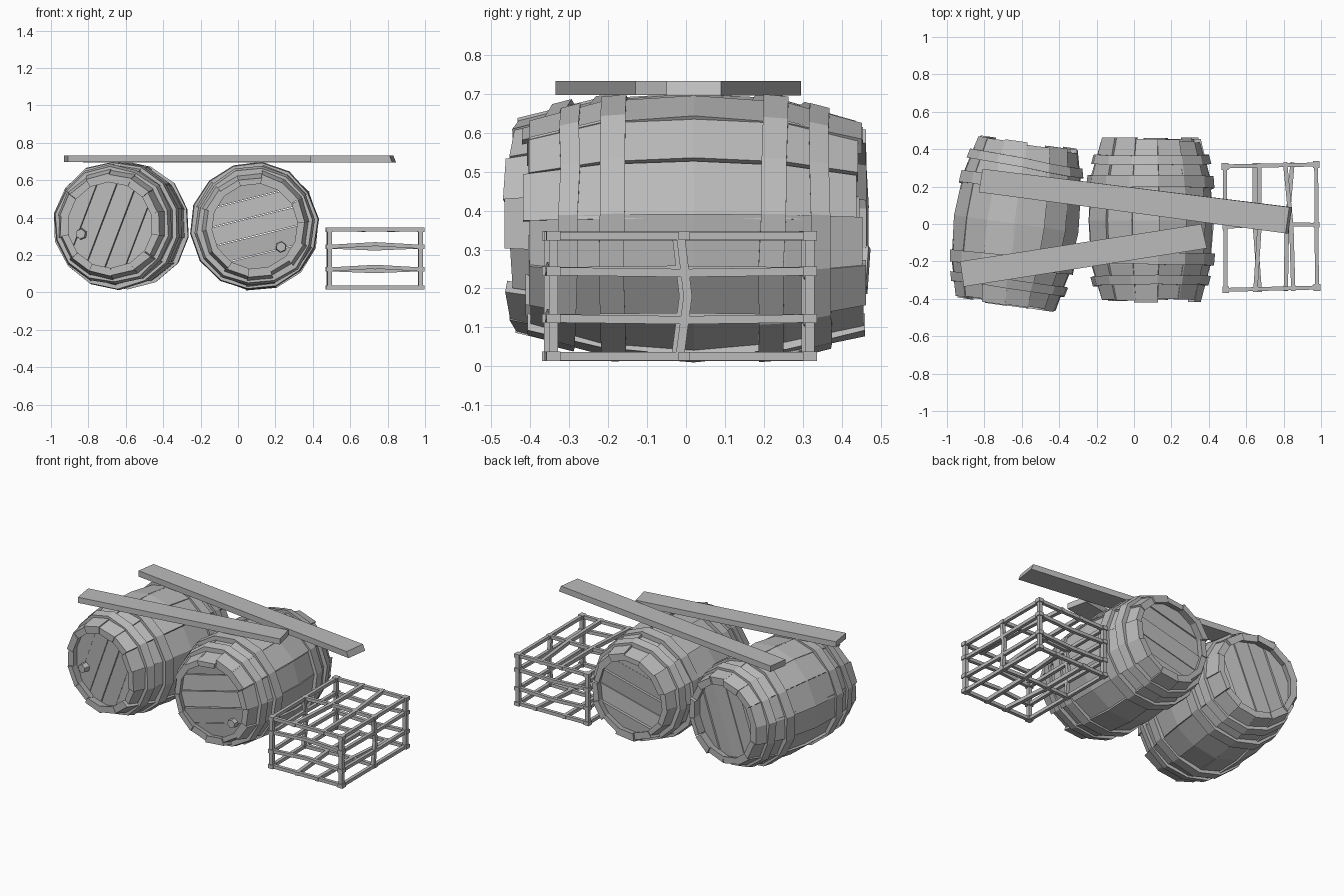
import bpy, bmesh, random
from math import sin, cos, pi, radians, sqrt
from mathutils import Vector, Matrix

random.seed(4)
if "Cube" in bpy.data.objects:
    bpy.data.objects.remove(bpy.data.objects["Cube"])

GREY = (0.5, 0.5, 0.5, 1)
mat = bpy.data.materials.new("plain_grey")
mat.use_nodes = True
mat.diffuse_color = GREY
mat.node_tree.nodes["Principled BSDF"].inputs["Base Color"].default_value = GREY


def jit(a):
    return random.uniform(-a, a)


def finish(name, bm, matrix=None):
    bmesh.ops.recalc_face_normals(bm, faces=bm.faces)
    mesh = bpy.data.meshes.new(name)
    bm.to_mesh(mesh)
    bm.free()
    mesh.materials.append(mat)
    obj = bpy.data.objects.new(name, mesh)
    bpy.context.collection.objects.link(obj)
    if matrix is not None:
        obj.matrix_world = matrix
    return obj


def loft(bm, rings, loop=False):
    """Skin a row of cross-sections, capped at the ends unless it loops."""
    rows = [[bm.verts.new(p) for p in ring] for ring in rings]
    n = len(rows[0])
    pairs = list(zip(rows, rows[1:])) + ([(rows[-1], rows[0])] if loop else [])
    for a, b in pairs:
        for i in range(n):
            j = (i + 1) % n
            bm.faces.new((a[i], a[j], b[j], b[i]))
    if not loop:
        bm.faces.new(rows[0][::-1])
        bm.faces.new(rows[-1])


# ---- barrels, lying along y ----
STAVES = 14
HALF = 0.43
PROFILE = [(-1, 0.27), (-0.55, 0.32), (0, 0.338), (0.55, 0.32), (1, 0.27)]


def radius(y):
    t = max(-1, min(1, y / HALF))
    for (t0, r0), (t1, r1) in zip(PROFILE, PROFILE[1:]):
        if t <= t1:
            return r0 + (r1 - r0) * (t - t0) / (t1 - t0)


def polar(r, a, y):
    return Vector((r * cos(a), y, r * sin(a)))


def staves(name, matrix, phase):
    bm = bmesh.new()
    step = 2 * pi / STAVES
    for k in range(STAVES):
        a0 = phase + k * step - 0.01 + jit(0.02)
        a1 = phase + (k + 1) * step + 0.01 + jit(0.02)
        lift, front, back = jit(0.008), jit(0.012), jit(0.015)
        rings = []
        for t, r in PROFILE:
            y = t * HALF + (front if t == -1 else back if t == 1 else 0)
            ro, ri = r + lift, r - 0.04
            rings.append([polar(ro + jit(0.004), a0, y), polar(ro + jit(0.004), a1, y),
                          polar(ri, a1, y), polar(ri, a0, y)])
        loft(bm, rings)
    finish(name, bm, matrix)


def hoops(name, matrix, phase):
    bm = bmesh.new()
    for yc, w in ((-0.325, 0.025), (-0.205, 0.032), (0.205, 0.032), (0.325, 0.025)):
        tilt, turn = jit(0.012), jit(pi)
        rings = []
        for k in range(STAVES):
            a = phase + (k + 0.03) * 2 * pi / STAVES
            y = yc + tilt * cos(a + turn) + jit(0.003)
            lift = 0.019 + jit(0.005)
            rings.append([polar(radius(y + s * w) + d, a, y + s * w)
                          for s, d in ((-1, lift), (1, lift), (1, -0.02), (-1, -0.02))])
        loft(bm, rings, loop=True)
    finish(name, bm, matrix)


def head(name, matrix, side, angle):
    """Round lid of five planks, recessed inside the rim."""
    bm = bmesh.new()
    R, count = 0.25, 5
    w = 2 * R / count
    u, v = Vector((cos(angle), 0, sin(angle))), Vector((-sin(angle), 0, cos(angle)))
    for k in range(count):
        a, b = -R + k * w + 0.002, -R + (k + 1) * w - 0.002
        m = (a + b) / 2
        outline = [(sqrt(max(0.002, R * R - c * c)), c) for c in (a, m, b)]
        outline += [(-x, c) for x, c in reversed(outline)]
        y, lean = HALF - 0.045 + jit(0.008), jit(0.12)
        rings = []
        for depth in (0, 0.035):
            rings.append([u * p + v * q + Vector((0, side * (y - depth + lean * (q - m)), 0))
                          for p, q in outline])
        loft(bm, rings)
    finish(name, bm, matrix)


def bung(name, matrix, x, z):
    bm = bmesh.new()
    loft(bm, [[Vector((x + r * cos(k * pi / 3 + 0.4), y, z + r * sin(k * pi / 3 + 0.4)))
               for k in range(6)] for y, r in ((-0.37, 0.032), (-0.42, 0.027))])
    finish(name, bm, matrix)


def barrel(name, centre, turn, phase, angle, plug):
    m = Matrix.Translation(centre) @ Matrix.Rotation(radians(turn), 4, "Z")
    staves(name + "_staves", m, phase)
    hoops(name + "_hoops", m, phase)
    head(name + "_front_head", m, -1, radians(angle))
    head(name + "_back_head", m, 1, radians(angle))
    bung(name + "_bung", m, *plug)


barrel("left_barrel", (0.09, 0.02, 0.353), 0, 0.1, 14, (0.14, -0.11))
barrel("right_barrel", (-0.625, 0, 0.36), -8, 0.25, 69, (-0.16, -0.048))


# ---- loose planks on top ----
def plank(name, corners, z0, z1, slant):
    bm = bmesh.new()
    low = [Vector((x + (slant if x > 0 else 0), y, z0)) for x, y in corners]
    loft(bm, [low, [Vector((x, y, z1)) for x, y in corners]])
    finish(name, bm)


plank("back_plank", [(-0.83, 0.17), (0.81, -0.05), (0.83, 0.09), (-0.81, 0.295)], 0.695, 0.733, 0.015)
plank("front_plank", [(-0.91, -0.335), (0.39, -0.13), (0.36, 0.0), (-0.93, -0.2)], 0.697, 0.733, 0)


# ---- open crate of bars ----
def bar(bm, p, q, size=0.021, bend=(0, 0, 0)):
    p, q = Vector(p), Vector(q)
    d = (q - p).normalized()
    side = d.cross(Vector((0, 0, 1)) if abs(d.z) < 0.7 else Vector((0, 1, 0))).normalized()
    up = side.cross(d)
    h = size / 2
    loft(bm, [[c + side * s * h + up * t * h for s, t in ((-1, -1), (1, -1), (1, 1), (-1, 1))]
              for c in (p, (p + q) / 2 + Vector(bend), q)])


FL, FR = Vector((0.49, -0.352, 0)), Vector((0.978, -0.34, 0))
BL, BR = Vector((0.486, 0.308, 0)), Vector((0.974, 0.318, 0))
LEVELS = (0.026, 0.123, 0.244, 0.335)


def at(p, z):
    return Vector((p.x, p.y, z))


# Uprights, with a block wherever a rail meets a corner post
posts, joints, rails, slats = (bmesh.new() for _ in range(4))
mids = [FL.lerp(BL, 0.51), FR.lerp(BR, 0.51)]
for c in (FL, FR, BL, BR):
    bar(posts, at(c, 0.02), at(c, 0.34), 0.024)
    for z in LEVELS:
        bar(joints, at(c, z - 0.012), at(c, z + 0.012), 0.036)
for c in mids:
    bar(posts, at(c, 0.02) + Vector((0, -0.012, 0)), at(c, 0.34) + Vector((0, -0.01, 0)), 0.022, (0, 0.02, 0))
    for z in (LEVELS[0], LEVELS[-1]):
        bar(joints, at(c, z - 0.011), at(c, z + 0.011), 0.03)

# Rails around the four sides
for i, z in enumerate(LEVELS):
    sag = 0.014 if i in (1, 2) else 0
    for k, (a, b) in enumerate(((FL, FR), (BL, BR), (FL, BL), (FR, BR))):
        bow = (0, 0, sag * (1, -0.7, 0.3, -0.3)[k])
        bar(rails, at(a, z), at(b, z), 0.021, bow)

# Slats across the top and the floor
for z in (LEVELS[0], LEVELS[-1]):
    bar(slats, at(mids[0], z), at(mids[1], z), 0.021, (0, 0.01, 0))
    for f, lean in ((0.35, -0.012), (0.7, 0.02)):
        a, b = FL.lerp(FR, f), BL.lerp(BR, f)
        s = 1 if z > 0.1 else -1
        bar(slats, at(a, z) + Vector((lean * s, -0.015, 0)), at(b, z) + Vector((-lean * s, 0.015, 0)),
            0.023, (0.012 * s, 0, 0))

for name, bm in (("crate_posts", posts), ("crate_joints", joints),
                 ("crate_rails", rails), ("crate_slats", slats)):
    finish(name, bm)
